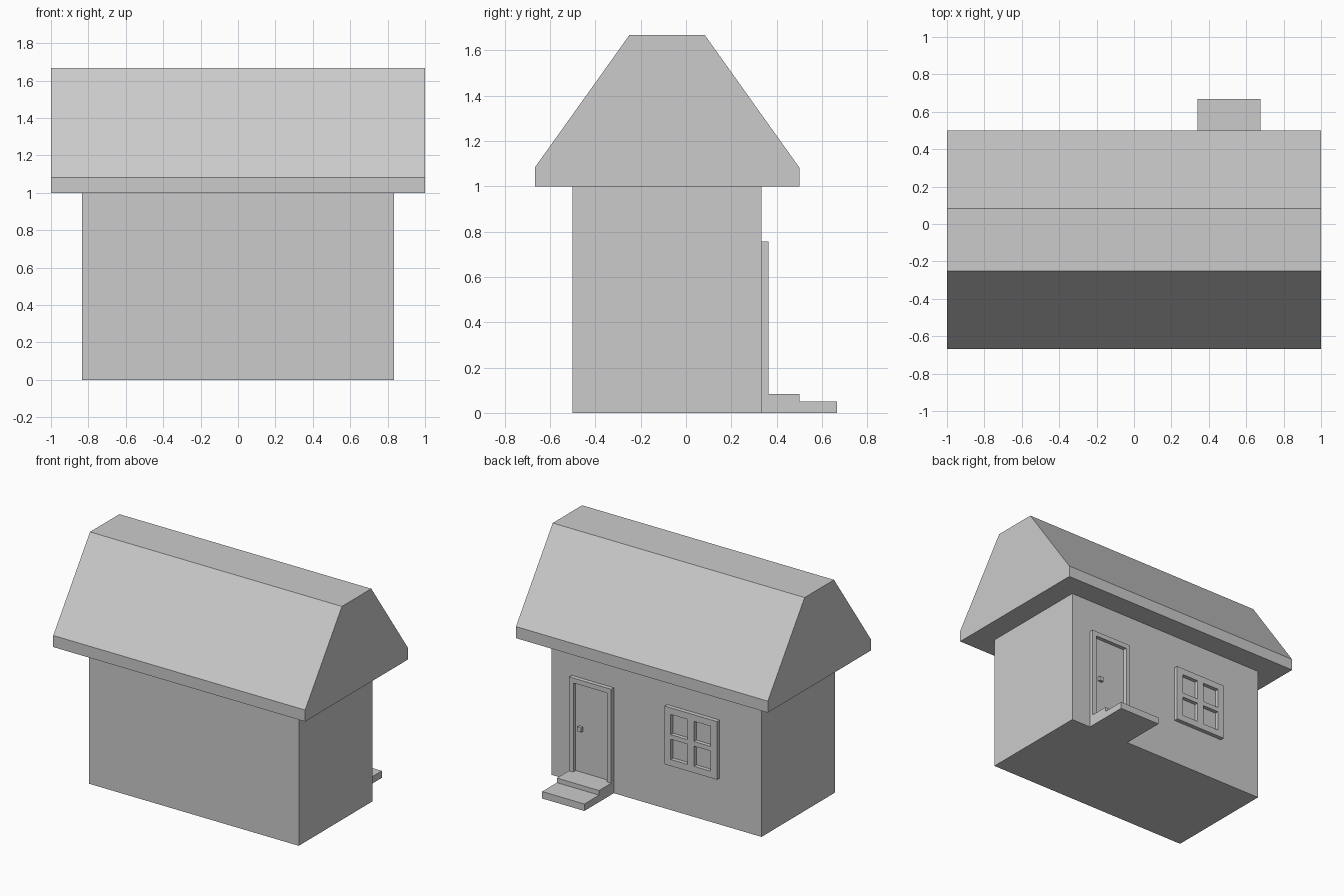
import bpy, bmesh
from mathutils import Vector

cube = bpy.data.objects.get("Cube")
if cube:
    bpy.data.objects.remove(cube, do_unlink=True)

GREY = (0.6, 0.6, 0.6, 1)
plaster = bpy.data.materials.new("plain grey")
plaster.use_nodes = True
plaster.diffuse_color = GREY
for node in plaster.node_tree.nodes:
    if node.type == 'BSDF_PRINCIPLED':
        node.inputs["Base Color"].default_value = GREY


def finish(name, bm):
    bmesh.ops.recalc_face_normals(bm, faces=bm.faces[:])
    mesh = bpy.data.meshes.new(name)
    bm.to_mesh(mesh)
    bm.free()
    mesh.materials.append(plaster)
    obj = bpy.data.objects.new(name, mesh)
    bpy.context.collection.objects.link(obj)
    return obj


def box(name, xr, yr, zr):
    """Box from its extent along each axis."""
    bm = bmesh.new()
    bmesh.ops.create_cube(bm, size=1)
    lo, hi = (Vector(p) for p in zip(xr, yr, zr))
    for v in bm.verts:
        v.co = (lo + hi) / 2 + v.co * (hi - lo)
    return finish(name, bm)


def extrude(bm, offset):
    geom = bmesh.ops.extrude_face_region(bm, geom=bm.faces[:])["geom"]
    verts = [g for g in geom if isinstance(g, bmesh.types.BMVert)]
    bmesh.ops.translate(bm, verts=verts, vec=offset)


def frame(name, xs, zs, holes, y, depth):
    """Flat grid of bars with open cells, thickened away from the wall."""
    bm = bmesh.new()
    grid = [[bm.verts.new((x, y, z)) for z in zs] for x in xs]
    for i in range(len(xs) - 1):
        for j in range(len(zs) - 1):
            if (i, j) not in holes:
                bm.faces.new((grid[i][j], grid[i + 1][j],
                              grid[i + 1][j + 1], grid[i][j + 1]))
    extrude(bm, (0, depth, 0))
    return finish(name, bm)


# House body
wall = 0.333
box("walls", (-0.833, 0.833), (-0.5, wall), (0, 1))

# Roof: flat-topped profile extruded along the ridge
bm = bmesh.new()
profile = [(-0.667, 1), (-0.667, 1.083), (-0.25, 1.667),
           (0.083, 1.667), (0.5, 1.083), (0.5, 1)]
bm.faces.new([bm.verts.new((-1, y, z)) for y, z in profile])
extrude(bm, (2, 0, 0))
finish("roof", bm)

# Entrance steps
box("lower_step", (0.34, 0.675), (wall, 0.667), (0, 0.05))
box("upper_step", (0.34, 0.675), (wall, 0.5), (0.05, 0.083))

# Door with surround and knob
frame("door_frame", (0.34, 0.374, 0.641, 0.675), (0.083, 0.722, 0.757),
      {(1, 0)}, wall, 0.03)
box("door", (0.374, 0.641), (wall, wall + 0.002), (0.083, 0.722))
box("knob_stem", (0.586, 0.602), (wall, 0.346), (0.392, 0.408))
box("door_knob", (0.578, 0.61), (0.342, 0.363), (0.384, 0.416))

# Four-pane window
frame("window_frame", (-0.5, -0.45, -0.317, -0.267, -0.133, -0.083),
      (0.333, 0.38, 0.525, 0.558, 0.703, 0.75),
      {(i, j) for i in (1, 3) for j in (1, 3)}, wall, 0.03)
box("window_panes", (-0.45, -0.133), (wall, wall + 0.002), (0.38, 0.703))
